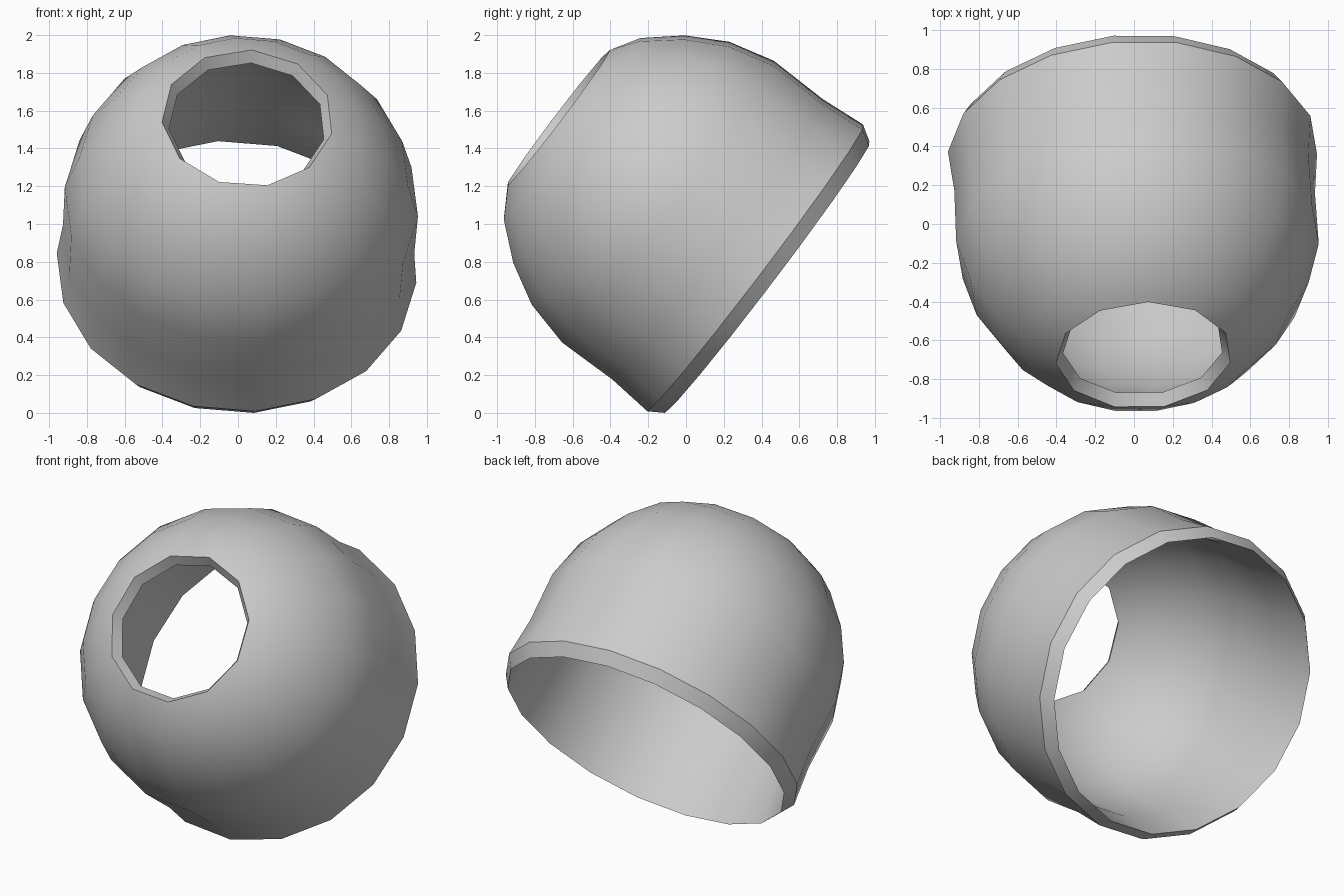
import bpy, bmesh, math
from mathutils import Vector

cube = bpy.data.objects.get("Cube")
if cube:
    bpy.data.objects.remove(cube, do_unlink=True)

# Tilted axis of the dome, from the wide rim to the small opening
BASE = Vector((-0.01, 0.406, 0.743))
AXIS = Vector((0.06, -1.08, 0.82)).normalized()
UP = Vector((0, -AXIS.z, AXIS.y)).normalized() * -1
SIDE = UP.cross(AXIS).normalized()
UP = AXIS.cross(SIDE).normalized()

# Closed wall section: (distance along axis, radius, sides)
SECTION = [
    (0.05, 0.955, 18), (0.30, 0.933, 18), (0.63, 0.938, 18), (0.88, 0.875, 18),
    (1.09, 0.758, 18), (1.268, 0.605, 18), (1.362, 0.455, 11),      # outer skin
    (1.30, 0.415, 11), (1.21, 0.55, 18), (1.04, 0.695, 18),
    (0.84, 0.805, 18), (0.60, 0.868, 18), (0.28, 0.868, 18), (-0.03, 0.905, 18),  # inner skin
]


def add_ring(bm, t, r, n):
    """Ring of n vertices around the axis, with its edges."""
    start = math.radians(-6 if n == 18 else 3)
    verts = []
    for i in range(n):
        a = start + math.tau * i / n
        verts.append(bm.verts.new(BASE + AXIS * t + r * (UP * math.cos(a) + SIDE * math.sin(a))))
    edges = [bm.edges.new((verts[i], verts[(i + 1) % n])) for i in range(n)]
    return verts, edges


# Hollow dome shell
bm = bmesh.new()
rings = [add_ring(bm, *s) for s in SECTION]
for k, (va, ea) in enumerate(rings):
    vb, eb = rings[(k + 1) % len(rings)]
    n = len(va)
    if n == len(vb):
        for i in range(n):
            j = (i + 1) % n
            bm.faces.new((va[i], va[j], vb[j], vb[i]))
    else:
        bmesh.ops.bridge_loops(bm, edges=ea + eb)
bmesh.ops.recalc_face_normals(bm, faces=bm.faces[:])
low = min(v.co.z for v in bm.verts)
bmesh.ops.translate(bm, vec=(0, 0, -low), verts=bm.verts[:])

mesh = bpy.data.meshes.new("dome_shell")
bm.to_mesh(mesh)
bm.free()
shell = bpy.data.objects.new("dome_shell", mesh)
bpy.context.collection.objects.link(shell)

# Plain grey material
grey = bpy.data.materials.new("light_grey")
grey.use_nodes = True
colour = (0.6, 0.6, 0.6, 1)
grey.diffuse_color = colour
grey.node_tree.nodes["Principled BSDF"].inputs["Base Color"].default_value = colour
mesh.materials.append(grey)

# Smooth skin with crisp rims
bpy.ops.object.select_all(action='DESELECT')
shell.select_set(True)
bpy.context.view_layer.objects.active = shell
bpy.ops.object.shade_smooth_by_angle(angle=math.radians(32))
